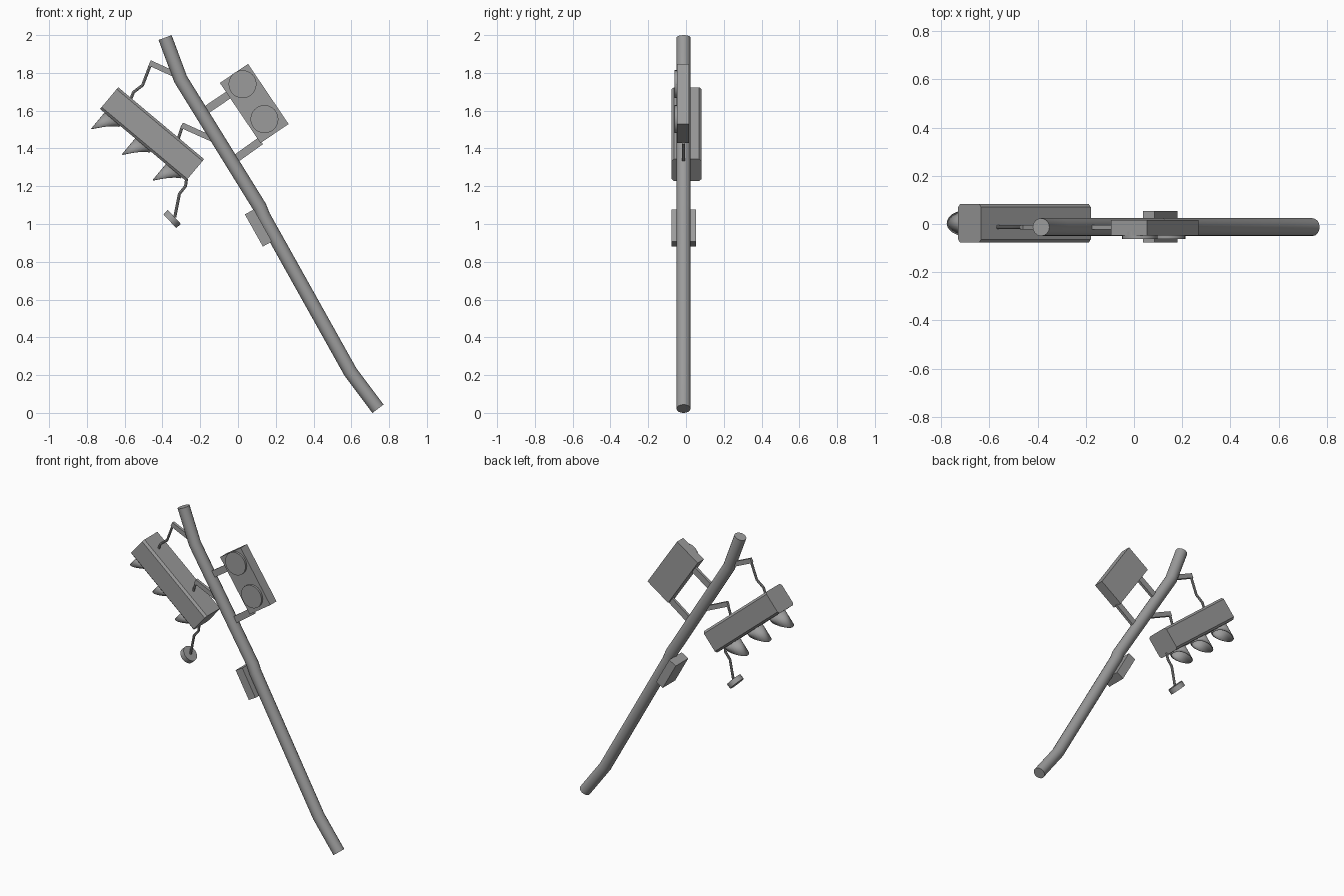
import bpy, bmesh, math
from mathutils import Matrix, Vector

if "Cube" in bpy.data.objects:
    bpy.data.objects.remove(bpy.data.objects["Cube"], do_unlink=True)

GREY = (0.33, 0.33, 0.33, 1)
metal = bpy.data.materials.new("weathered_grey")
metal.use_nodes = True
metal.diffuse_color = GREY
metal.node_tree.nodes["Principled BSDF"].inputs["Base Color"].default_value = GREY

MID_Y = -0.013  # depth of the pole and its fittings


def finish(obj, smooth=True):
    obj.data.materials.clear()
    obj.data.materials.append(metal)
    if smooth:
        bpy.ops.object.select_all(action="DESELECT")
        obj.select_set(True)
        bpy.context.view_layer.objects.active = obj
        bpy.ops.object.shade_smooth_by_angle(angle=math.radians(35))
    return obj


def add_mesh(name, bm, matrix, smooth=False):
    bmesh.ops.recalc_face_normals(bm, faces=bm.faces)
    mesh = bpy.data.meshes.new(name)
    bm.to_mesh(mesh)
    bm.free()
    obj = bpy.data.objects.new(name, mesh)
    bpy.context.collection.objects.link(obj)
    obj.matrix_world = matrix
    return finish(obj, smooth)


def frame(x, y, z, tilt):
    return Matrix.Translation((x, y, z)) @ Matrix.Rotation(tilt, 4, "Y")


def box(name, size, matrix, bevel=0):
    bm = bmesh.new()
    bmesh.ops.create_cube(bm, size=1)
    bmesh.ops.scale(bm, vec=size, verts=bm.verts)
    if bevel:
        # chamfer the long edges only
        edges = [e for e in bm.edges
                 if abs(e.verts[0].co.x - e.verts[1].co.x) > size[0] / 2]
        bmesh.ops.bevel(bm, geom=edges, offset=bevel, segments=1, affect="EDGES")
    return add_mesh(name, bm, matrix)


def beam(name, start, end, height, depth=0.018):
    a, b = Vector(start), Vector(end)
    d, mid = b - a, (a + b) / 2
    return box(name, (d.length, depth, height),
               frame(mid.x, MID_Y, mid.y, math.atan2(-d.y, d.x)))


def disc(name, radius, depth, matrix):
    bm = bmesh.new()
    bmesh.ops.create_cone(bm, cap_ends=True, segments=24, radius1=radius,
                          radius2=radius, depth=depth)
    return add_mesh(name, bm, matrix, True)


def tube(name, points, radius, resolution):
    curve = bpy.data.curves.new(name, "CURVE")
    curve.dimensions = "3D"
    curve.bevel_depth = radius
    curve.bevel_resolution = resolution
    curve.use_fill_caps = True
    spline = curve.splines.new("POLY")
    spline.points.add(len(points) - 1)
    for p, (x, z) in zip(spline.points, points):
        p.co = (x, MID_Y, z, 1)
    obj = bpy.data.objects.new(name, curve)
    bpy.context.collection.objects.link(obj)
    bpy.ops.object.select_all(action="DESELECT")
    obj.select_set(True)
    bpy.context.view_layer.objects.active = obj
    bpy.ops.object.convert(target="MESH")
    return finish(bpy.context.view_layer.objects.active)


# Leaning, bent pole
tube("pole", [(-0.386, 1.987), (-0.304, 1.767), (0.115, 1.09), (0.135, 1.04),
              (0.595, 0.217), (0.741, 0.022)], 0.037, 6)

# Control box on the pole
box("control_box", (0.195, 0.13, 0.055), frame(0.108, -0.011, 0.979, 1.06))

# Hanging signal housing with hooded lenses along its underside
housing = frame(-0.455, 0.003, 1.476, 0.697)
box("signal_housing", (0.593, 0.16, 0.15), housing, 0.013)


def hood(name, matrix, radius=0.054, reach=0.102, count=24):
    # Tube that is long above the lens and runs out below it
    bm = bmesh.new()
    base, rim = [], []
    for i in range(count):
        t = math.tau * i / count
        x, y = -radius * math.cos(t), radius * math.sin(t)
        out = 0.008 + reach * ((1 + math.cos(t)) / 2) ** 1.25
        base.append(bm.verts.new((x, y, 0.003)))
        rim.append(bm.verts.new((x, y, -out)))
    for i in range(count):
        j = (i + 1) % count
        bm.faces.new((base[i], base[j], rim[j], rim[i]))
    obj = add_mesh(name, bm, matrix, True)
    shell = obj.modifiers.new("shell", "SOLIDIFY")
    shell.thickness = 0.005


for i, label in enumerate(("upper", "middle", "lower")):
    seat = housing @ Matrix.Translation(((i - 1) * 0.212, 0, -0.075))
    hood(label + "_hood", seat)
    disc(label + "_lens", 0.05, 0.01, seat)

# Hanger arms and broken cables
beam("upper_hanger", (-0.468, 1.853), (-0.30, 1.777), 0.03)
beam("lower_hanger", (-0.298, 1.523), (-0.12, 1.443), 0.03)
tube("upper_cable", [(-0.463, 1.845), (-0.505, 1.735), (-0.553, 1.698),
                     (-0.572, 1.65)], 0.008, 2)
tube("lower_cable", [(-0.293, 1.52), (-0.32, 1.44)], 0.008, 2)
tube("dangling_cable", [(-0.272, 1.24), (-0.278, 1.20), (-0.31, 1.16),
                        (-0.335, 1.035)], 0.008, 2)
disc("dangling_lens", 0.05, 0.033, frame(-0.349, MID_Y, 1.026, 0.82))

# Crossing signal with two round lenses on stub arms
box("crossing_signal", (0.384, 0.065, 0.18), frame(0.086, -0.016, 1.638, 0.977))
for label, x, z in (("upper", 0.024, 1.74), ("lower", 0.14, 1.555)):
    disc(label + "_crossing_lens", 0.074, 0.03,
         Matrix.Translation((x, -0.047, z)) @ Matrix.Rotation(math.pi / 2, 4, "X"))
beam("upper_stub_arm", (-0.17, 1.603), (-0.04, 1.69), 0.042)
beam("lower_stub_arm", (-0.02, 1.34), (0.12, 1.44), 0.042)
